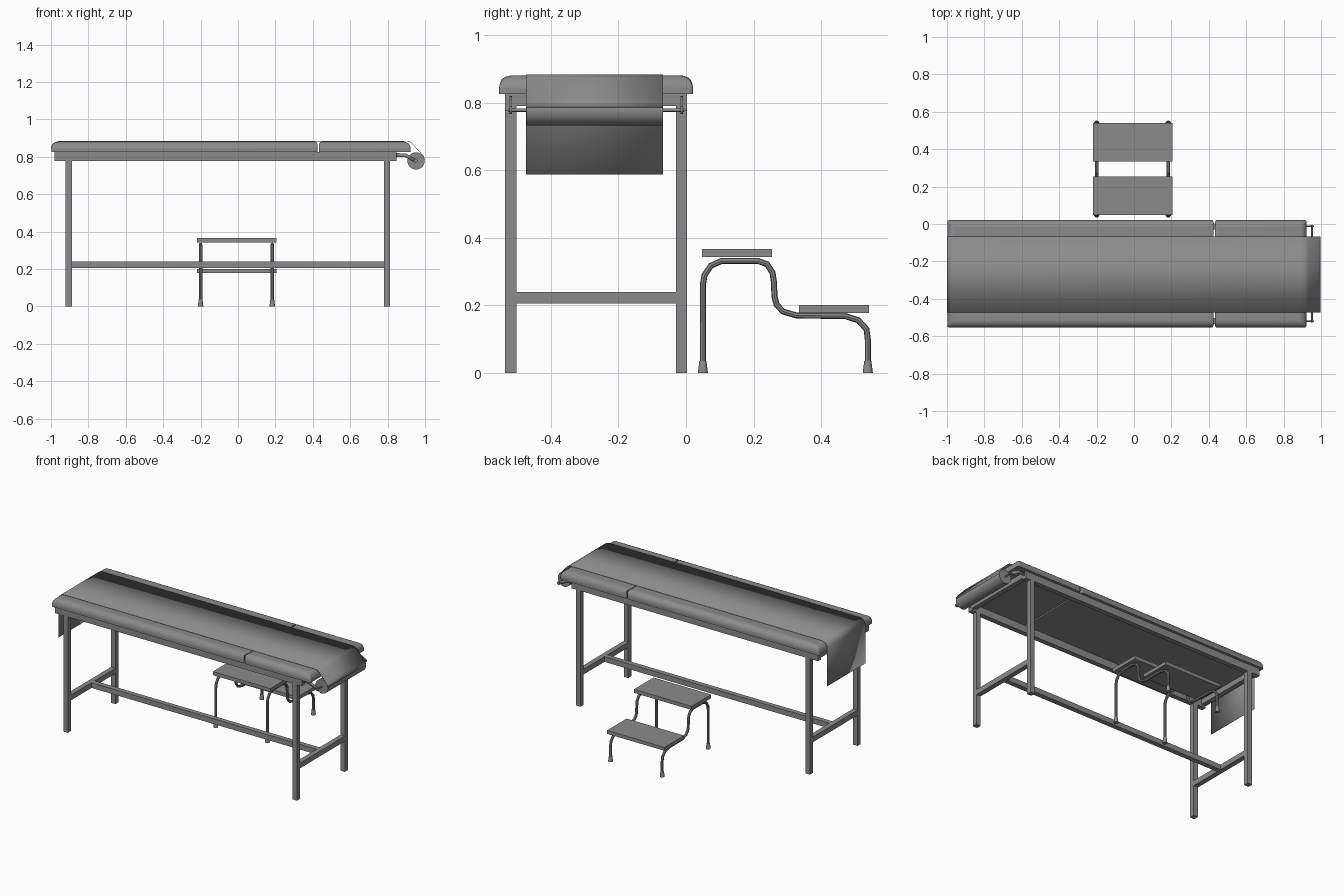
import bpy, bmesh, math
from mathutils import Matrix, Vector

cube = bpy.data.objects.get("Cube")
if cube:
    bpy.data.objects.remove(cube, do_unlink=True)

grey = bpy.data.materials.new("mid grey")
grey.use_nodes = True
GREY = (0.26, 0.26, 0.26, 1.0)
grey.diffuse_color = GREY
grey.node_tree.nodes["Principled BSDF"].inputs["Base Color"].default_value = GREY


def link(name, data):
    ob = bpy.data.objects.new(name, data)
    bpy.context.scene.collection.objects.link(ob)
    data.materials.append(grey)
    return ob


def from_bm(name, bm):
    bmesh.ops.recalc_face_normals(bm, faces=bm.faces[:])
    me = bpy.data.meshes.new(name)
    bm.to_mesh(me)
    bm.free()
    return link(name, me)


def select(ob):
    bpy.ops.object.select_all(action='DESELECT')
    ob.select_set(True)
    bpy.context.view_layer.objects.active = ob


def smooth(ob, deg=35):
    select(ob)
    bpy.ops.object.shade_smooth_by_angle(angle=math.radians(deg))


def box_bm(x0, x1, y0, y1, z0, z1):
    bm = bmesh.new()
    bmesh.ops.create_cube(bm, size=1)
    for v in bm.verts:
        v.co = Vector((x1 if v.co.x > 0 else x0,
                       y1 if v.co.y > 0 else y0,
                       z1 if v.co.z > 0 else z0))
    return bm


def box(name, *dims):
    return from_bm(name, box_bm(*dims))


def cylinder(name, centre, r1, r2, depth, axis='Z', seg=32):
    bm = bmesh.new()
    bmesh.ops.create_cone(bm, cap_ends=True, segments=seg,
                          radius1=r1, radius2=r2, depth=depth)
    if axis == 'Y':
        bm.transform(Matrix.Rotation(math.pi / 2, 4, 'X'))
    bm.transform(Matrix.Translation(centre))
    ob = from_bm(name, bm)
    smooth(ob)
    return ob


def tube(name, pts, radius):
    cu = bpy.data.curves.new(name, 'CURVE')
    cu.dimensions = '3D'
    cu.bevel_depth = radius
    cu.bevel_resolution = 2
    cu.use_fill_caps = True
    sp = cu.splines.new('POLY')
    sp.points.add(len(pts) - 1)
    for p, co in zip(sp.points, pts):
        p.co = (*co, 1)
    ob = link(name, cu)
    select(ob)
    bpy.ops.object.convert(target='MESH')
    smooth(bpy.context.object, 40)


def ribbon(name, path, y0, y1, thickness):
    """Sheet swept along y from an x-z path."""
    bm = bmesh.new()
    rows = [[bm.verts.new((x, y, z)) for y in (y0, y1)] for x, z in path]
    for a, b in zip(rows, rows[1:]):
        bm.faces.new((a[0], a[1], b[1], b[0]))
    ob = from_bm(name, bm)
    mod = ob.modifiers.new("thickness", 'SOLIDIFY')
    mod.thickness = thickness
    mod.offset = 0
    smooth(ob, 30)
    return ob


# Mattress pads: big roundover outside, small one along the split
def pad(name, x0, x1, split_x):
    bm = box_bm(x0, x1, -0.553, 0.021, 0.825, 0.881)
    layer = bm.edges.layers.float.new("bevel_weight_edge")
    for e in bm.edges:
        a, b = e.verts[0].co, e.verts[1].co
        mid = (a + b) / 2
        if mid.z > 0.87:
            e[layer] = 0.3 if abs(mid.x - split_x) < 1e-4 else 1.0
        elif abs(a.z - b.z) > 0.01:
            e[layer] = 0.25
    ob = from_bm(name, bm)
    mod = ob.modifiers.new("roundover", 'BEVEL')
    mod.limit_method = 'WEIGHT'
    mod.width = 0.038
    mod.segments = 5
    smooth(ob, 40)


pad("main_pad", -0.998, 0.424, 0.424)
pad("head_pad", 0.434, 0.923, 0.434)

# Table frame
Y0, Y1, T = -0.535, 0.003, 0.033
for side, y in (("front", Y0), ("back", Y1 - T)):
    box(side + "_top_rail", -0.982, 0.848, y, y + T, 0.777, 0.825)
    for end, x in (("left", -0.921), ("right", 0.78)):
        box(f"{side}_{end}_leg", x, x + T, y, y + T, 0, 0.777)
for end, x in (("left", -0.982), ("right", 0.848 - T)):
    box(end + "_end_rail", x, x + T, Y0 + T, Y1 - T, 0.79, 0.825)
for end, x in (("left", -0.921), ("right", 0.78)):
    box(end + "_crossbar", x, x + T, Y0 + T, Y1 - T, 0.205, 0.24)
box("long_stretcher", -0.888, 0.78, -0.283, -0.25, 0.205, 0.24)

# Paper roll, spindle and its two brackets
RX, RZ = 0.952, 0.778
cylinder("paper_roll", (RX, -0.27, RZ), 0.046, 0.046, 0.405, 'Y')
cylinder("roll_spindle", (RX, -0.266, RZ), 0.005, 0.005, 0.52, 'Y', 12)
for side, y in (("front", -0.519), ("back", -0.013)):
    cylinder(side + "_spindle_cap", (RX, y, RZ), 0.011, 0.011, 0.008, 'Y', 16)
    arm = ribbon(side + "_roll_bracket",
                 [(0.846, 0.81), (0.895, 0.808), (RX, RZ)],
                 y - 0.004, y + 0.004, 0.02)

# Paper sheet hanging at one end and running to the roll at the other
ribbon("paper_sheet",
       [(-1.0, 0.587), (-1.0, 0.845), (-0.994, 0.864), (-0.98, 0.878),
        (-0.96, 0.883), (0.895, 0.883), (0.918, 0.88), (0.93, 0.872),
        (0.985, 0.812), (0.994, 0.8), (0.997, 0.785)],
       -0.473, -0.068, 0.002)

# Step stool: bent tube sides, tapered feet and two treads
side_path = [(0.05, 0.01), (0.05, 0.262), (0.055, 0.29), (0.074, 0.318),
             (0.106, 0.332), (0.212, 0.332), (0.24, 0.322), (0.256, 0.297),
             (0.26, 0.27), (0.262, 0.225), (0.268, 0.203), (0.287, 0.182),
             (0.328, 0.17), (0.47, 0.169), (0.51, 0.156), (0.534, 0.13),
             (0.538, 0.1), (0.538, 0.01)]
for side, x in (("right", -0.2), ("left", 0.183)):
    tube(side + "_stool_tube", [(x, y, z) for y, z in side_path], 0.009)
    for end, y in (("inner", 0.05), ("outer", 0.538)):
        cylinder(f"{side}_{end}_foot", (x, y, 0.018), 0.015, 0.0105, 0.036, seg=16)
box("upper_step", -0.22, 0.207, 0.048, 0.255, 0.343, 0.367)
box("lower_step", -0.22, 0.207, 0.334, 0.541, 0.178, 0.201)
